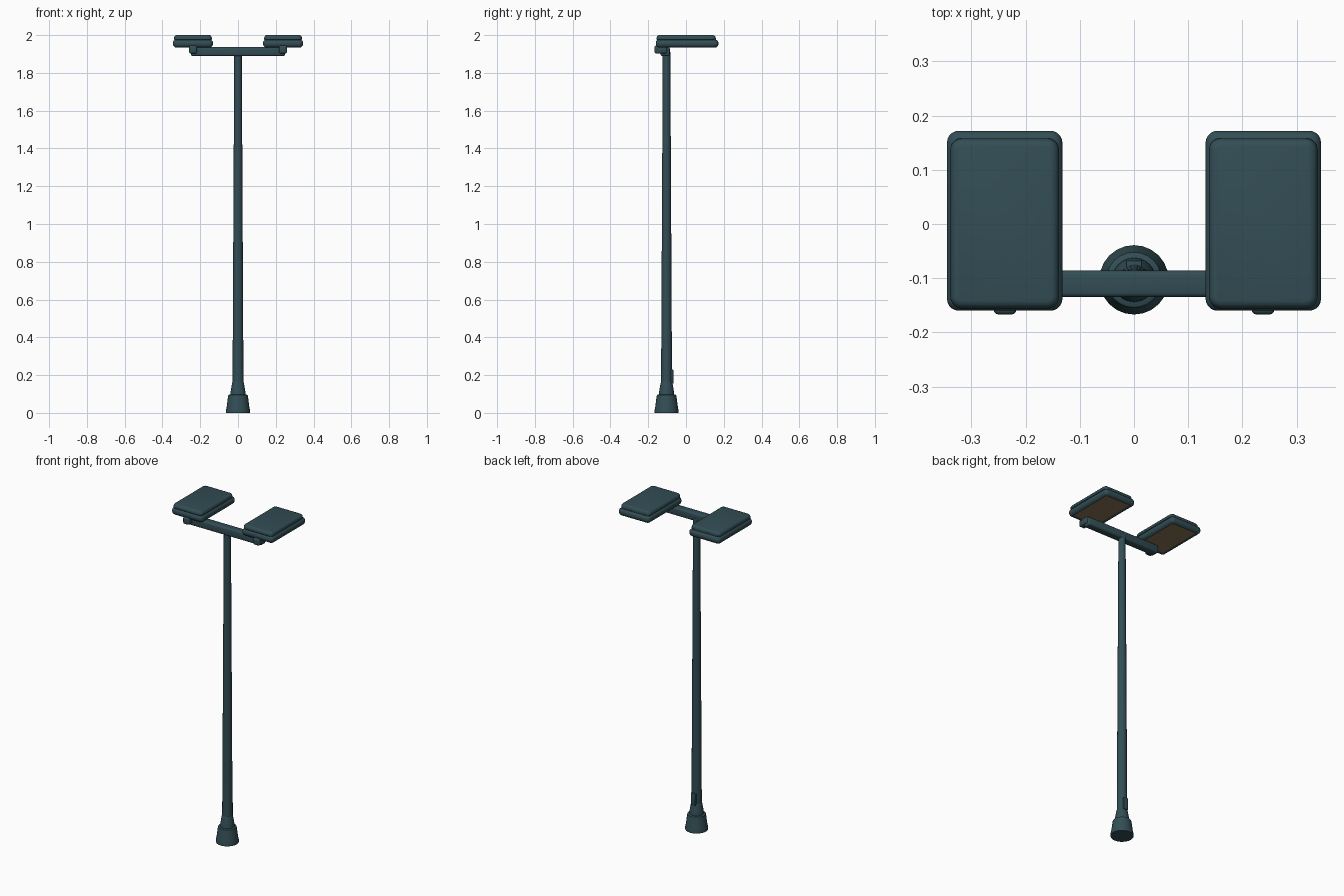
import bpy, bmesh, math

if "Cube" in bpy.data.objects:
    bpy.data.objects.remove(bpy.data.objects["Cube"])

def material(name, color):
    m = bpy.data.materials.new(name)
    m.diffuse_color = (*color, 1)
    m.use_nodes = True
    m.node_tree.nodes["Principled BSDF"].inputs["Base Color"].default_value = m.diffuse_color
    return m

METAL = material("dark_teal_metal", (0.032, 0.075, 0.09))
LENS = material("warm_lens", (0.25, 0.17, 0.085))
POLE_Y = -0.103

def finish(name, bm, mat, angle=35):
    bmesh.ops.recalc_face_normals(bm, faces=bm.faces)
    me = bpy.data.meshes.new(name)
    bm.to_mesh(me)
    bm.free()
    ob = bpy.data.objects.new(name, me)
    bpy.context.collection.objects.link(ob)
    me.materials.append(mat)
    bpy.ops.object.select_all(action='DESELECT')
    bpy.context.view_layer.objects.active = ob
    ob.select_set(True)
    bpy.ops.object.shade_smooth_by_angle(angle=math.radians(angle))
    return ob

def loft(name, rings, mat):
    """Skin a stack of closed rings and cap both ends."""
    bm = bmesh.new()
    loops = [[bm.verts.new(p) for p in r] for r in rings]
    n = len(loops[0])
    for a, b in zip(loops, loops[1:]):
        for i in range(n):
            j = (i + 1) % n
            bm.faces.new((a[i], a[j], b[j], b[i]))
    bm.faces.new(loops[0])
    bm.faces.new(loops[-1])
    return finish(name, bm, mat)

def circle(r, z, n=24):
    return [(r * math.cos(2 * math.pi * i / n),
             POLE_Y + r * math.sin(2 * math.pi * i / n), z) for i in range(n)]

def rounded_rect(x0, x1, y0, y1, inset, z, radius=0.022, n=5):
    x0, x1, y0, y1 = x0 + inset, x1 - inset, y0 + inset, y1 - inset
    r = max(radius - inset, 0.006)
    pts = []
    for k, (cx, cy) in enumerate([(x1 - r, y1 - r), (x0 + r, y1 - r),
                                  (x0 + r, y0 + r), (x1 - r, y0 + r)]):
        for i in range(n + 1):
            a = math.pi / 2 * (k + i / n)
            pts.append((cx + r * math.cos(a), cy + r * math.sin(a), z))
    return pts

def box(name, x, y, z, bevel, mat=METAL, segments=3):
    bm = bmesh.new()
    bmesh.ops.create_cube(bm, size=1)
    for v in bm.verts:
        for i, (lo, hi) in enumerate((x, y, z)):
            v.co[i] = lo if v.co[i] < 0 else hi
    bmesh.ops.bevel(bm, geom=bm.edges[:], offset=bevel, segments=segments,
                    profile=0.5, affect='EDGES')
    return finish(name, bm, mat)

# Flared base, collar and tapered pole
loft("base", [circle(r, z) for r, z in (
    (0.064, 0), (0.064, 0.012), (0.060, 0.03), (0.053, 0.085), (0.051, 0.094), (0.046, 0.097))], METAL)
loft("base_collar", [circle(r, z) for r, z in (
    (0.041, 0.09), (0.040, 0.108), (0.037, 0.125), (0.032, 0.155), (0.029, 0.165))], METAL)
loft("pole", [circle(r, z) for r, z in ((0.029, 0.15), (0.020, 1.91))], METAL)

# Service hatch on the back of the pole
box("access_hatch", (-0.015, 0.015), (-0.085, -0.067), (0.155, 0.23), 0.003, segments=2)

# Crossbar
box("crossbar", (-0.25, 0.25), (-0.135, -0.086), (1.89, 1.938), 0.009)

# Lamp heads on both sides
for side, s in (("left", -1), ("right", 1)):
    def span(a, b):
        return tuple(sorted((s * a, s * b)))
    box(side + "_bracket", span(0.217, 0.259), (-0.167, -0.10), (1.903, 1.945), 0.009)

    x0, x1 = span(0.132, 0.345)
    # Housing with a recessed underside
    loft(side + "_lamp_housing", [rounded_rect(x0, x1, -0.16, 0.172, i, z) for i, z in (
        (0.021, 1.943), (0.019, 1.934), (0.010, 1.936), (0.003, 1.943), (0, 1.951),
        (0, 1.961), (0.003, 1.969), (0.009, 1.974), (0.014, 1.975), (0.014, 1.982))], METAL)
    # Lens panel
    loft(side + "_lamp_lens", [rounded_rect(x0, x1, -0.16, 0.172, 0.0215, z)
                               for z in (1.938, 1.945)], LENS)
    # Top cover
    c0, c1 = span(0.138, 0.339)
    loft(side + "_lamp_cover", [rounded_rect(c0, c1, -0.156, 0.158, i, z) for i, z in (
        (0.005, 1.973), (0.001, 1.977), (0, 1.983), (0.002, 1.992), (0.007, 1.998), (0.014, 2.0))], METAL)
